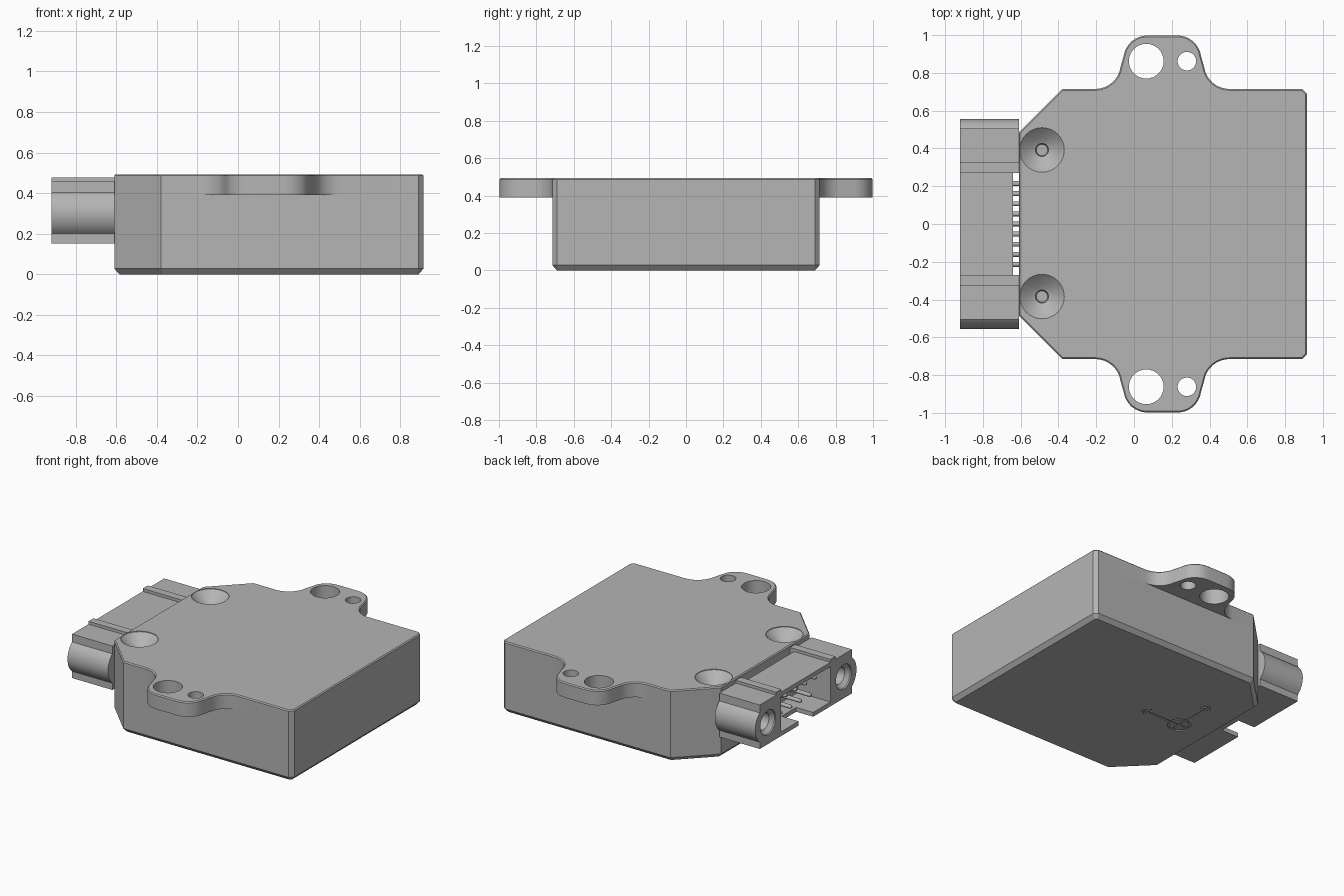
import bpy, bmesh
from math import sin, cos, pi, radians
from mathutils import Vector

cube = bpy.data.objects.get("Cube")
if cube:
    bpy.data.objects.remove(cube)

gray = bpy.data.materials.new("neutral gray")
gray.use_nodes = True
gray.diffuse_color = (0.46, 0.46, 0.46, 1)
gray.node_tree.nodes["Principled BSDF"].inputs["Base Color"].default_value = gray.diffuse_color


def loft(name, rings, axis="z", closed=False):
    """Skin a list of (outline, height) rings along z or x."""
    bm = bmesh.new()
    loops = []
    for pts, h in rings:
        loops.append([bm.verts.new((a, b, h) if axis == "z" else (h, a, b)) for a, b in pts])
    n = len(loops[0])
    pairs = list(zip(loops, loops[1:]))
    if closed:
        pairs.append((loops[-1], loops[0]))
    else:
        bm.faces.new(loops[0])
        bm.faces.new(loops[-1])
    for lo, hi in pairs:
        for i in range(n):
            j = (i + 1) % n
            bm.faces.new((lo[i], lo[j], hi[j], hi[i]))
    bmesh.ops.recalc_face_normals(bm, faces=bm.faces)
    me = bpy.data.meshes.new(name)
    bm.to_mesh(me)
    bm.free()
    ob = bpy.data.objects.new(name, me)
    bpy.context.collection.objects.link(ob)
    me.materials.append(gray)
    return ob


def arc(cx, cy, r, a0, a1, n=8):
    return [(cx + r * cos(radians(a0 + (a1 - a0) * i / n)),
             cy + r * sin(radians(a0 + (a1 - a0) * i / n))) for i in range(n + 1)]


def circle(cx, cy, r, n=32):
    return arc(cx, cy, r, 0, 360 - 360 / n, n - 1)


def rect(a0, b0, a1, b1):
    return [(a0, b0), (a1, b0), (a1, b1), (a0, b1)]


def lathe(name, cx, cy, profile, axis="z"):
    return loft(name, [(circle(cx, cy, r), h) for r, h in profile], axis)


def inset(pts, d):
    """Move a counter-clockwise outline inward by d with mitred corners."""
    out = []
    for i, p in enumerate(pts):
        p, q, r = Vector(p), Vector(pts[i - 1]), Vector(pts[(i + 1) % len(pts)])
        e, f = (p - q).normalized(), (r - p).normalized()
        n1, n2 = Vector((-e.y, e.x)), Vector((-f.y, f.x))
        out.append(tuple(p + (n1 + n2) * d / (1 + n1.dot(n2))))
    return out


def select(ob):
    bpy.ops.object.select_all(action="DESELECT")
    ob.select_set(True)
    bpy.context.view_layer.objects.active = ob


def cut(ob, cutter):
    cutter.hide_render = True
    mod = ob.modifiers.new("cut", "BOOLEAN")
    mod.operation, mod.solver, mod.object = "DIFFERENCE", "EXACT", cutter
    select(ob)
    bpy.ops.object.modifier_apply(modifier=mod.name)
    bpy.data.objects.remove(cutter)


def smooth(ob):
    select(ob)
    bpy.ops.object.shade_smooth_by_angle(angle=radians(25))


def flip(pts):
    return [(a, -b) for a, b in reversed(pts)]


# Plan outlines: the housing alone, and the lid with its mounting ears
LEFT, RIGHT, SIDE, TOP, LEDGE = -0.61, 0.915, 0.715, 0.493, 0.39
EAR_X = 0.15
corner = [(RIGHT, SIDE - 0.025), (RIGHT - 0.025, SIDE)]
slant = [(-0.38, SIDE), (LEFT, 0.485)]
half_ear = arc(0.07, 0.872, 0.126, 90, 172) + arc(-0.205, 0.85, 0.135, -8, -90)
ear = [(2 * EAR_X - x, y) for x, y in reversed(half_ear)] + half_ear
plain_half = corner + slant
lid_half = corner + ear + slant
plain = plain_half + flip(plain_half)
lid_outline = lid_half + flip(lid_half)

# Housing with chamfered base
housing = loft("housing", [(inset(plain, 0.025), 0), (plain, 0.028), (plain, LEDGE)])

# Engraved axis mark on the base: ring, cross and two arrows
MX, DEPTH = -0.37, 0.006
ring = [(circle(MX, 0, r), h) for r, h in
        ((0.075, -0.01), (0.075, DEPTH), (0.063, DEPTH), (0.063, -0.01))]
cut(housing, loft("ring_cutter", ring, closed=True))


def stroke(x, y, length, angle):
    d = Vector((cos(angle), sin(angle)))
    s = Vector((-d.y, d.x)) * 0.006
    a, b = Vector((x, y)), Vector((x, y)) + d * length
    quad = [tuple(v) for v in (a - s, b - s, b + s, a + s)]
    cut(housing, loft("stroke_cutter", [(quad, -0.01), (quad, DEPTH)]))


for ang in (0, pi / 2):
    tip = (MX + 0.3 * cos(ang), 0.3 * sin(ang))
    stroke(MX - 0.07 * cos(ang), -0.07 * sin(ang), 0.37, ang)
    for turn in (-1, 1):
        stroke(*tip, 0.06, ang + pi + turn * 0.6)
smooth(housing)

# Lid with softened top edge, ear holes and countersunk screw wells
lid = loft("lid_with_ears", [(lid_outline, LEDGE), (lid_outline, TOP - 0.007),
                             (inset(lid_outline, 0.007), TOP)])
for s in (-1, 1):
    for x, r in ((0.065, 0.092), (0.28, 0.049)):
        cut(lid, lathe("ear_hole_cutter", x, s * 0.862, [(r, LEDGE - 0.1), (r, TOP + 0.1)]))
    cut(lid, lathe("well_cutter", -0.487, s * 0.388 + 0.004,
                   [(0.03, TOP - 0.095), (0.035, TOP - 0.07), (0.065, TOP - 0.055),
                    (0.118, TOP - 0.004), (0.118, TOP + 0.05)]))
smooth(lid)

# Connector end blocks with rounded flanks, ridges and threaded sockets
NOSE, BACK = -0.92, -0.64
LOW, HIGH, MID = 0.153, 0.458, 0.302
bulge = arc(0.426, MID, 0.129, -52, 52, 14)
block = ([(0.27, LOW), (0.505, LOW)] + bulge +
         [(0.505, HIGH), (0.325, HIGH), (0.325, HIGH + 0.02), (0.27, HIGH + 0.02)])
for s, side in ((1, "back"), (-1, "front")):
    pts = block if s == 1 else [(-y, z) for y, z in reversed(block)]
    lug = loft("connector_block_" + side, [(pts, NOSE), (pts, LEFT)], "x")
    cut(lug, lathe("socket_cutter", s * 0.415, MID,
                   [(0.085, NOSE - 0.05), (0.085, NOSE + 0.01), (0.06, NOSE + 0.035),
                    (0.06, NOSE + 0.2)], "x"))
    smooth(lug)

# Connector shell: roof, back wall and a floor with a keying notch
roof = rect(-0.27, HIGH - 0.03, 0.27, HIGH)
loft("connector_roof", [(roof, NOSE), (roof, BACK)], "x")
wall = rect(-0.27, LOW, 0.27, HIGH - 0.03)
loft("connector_back_wall", [(wall, BACK - 0.03), (wall, BACK)], "x")
floor_outline = [(NOSE, 0.27), (NOSE, 0.08), (-0.79, 0.08), (-0.79, -0.08),
                 (NOSE, -0.08), (NOSE, -0.27), (BACK - 0.03, -0.27), (BACK - 0.03, 0.27)]
loft("connector_floor", [(floor_outline, LOW), (floor_outline, LOW + 0.03)])

# Two staggered rows of contact pins
for i in range(9):
    z = MID + (0.05 if i % 2 == 0 else -0.05)
    outline = circle((i - 4) * 0.0535, z, 0.013, 12)
    tip = circle((i - 4) * 0.0535, z, 0.007, 12)
    smooth(loft("contact_pin_%d" % (i + 1),
                [(tip, -0.85), (outline, -0.84), (outline, LEFT + 0.01)], "x"))
